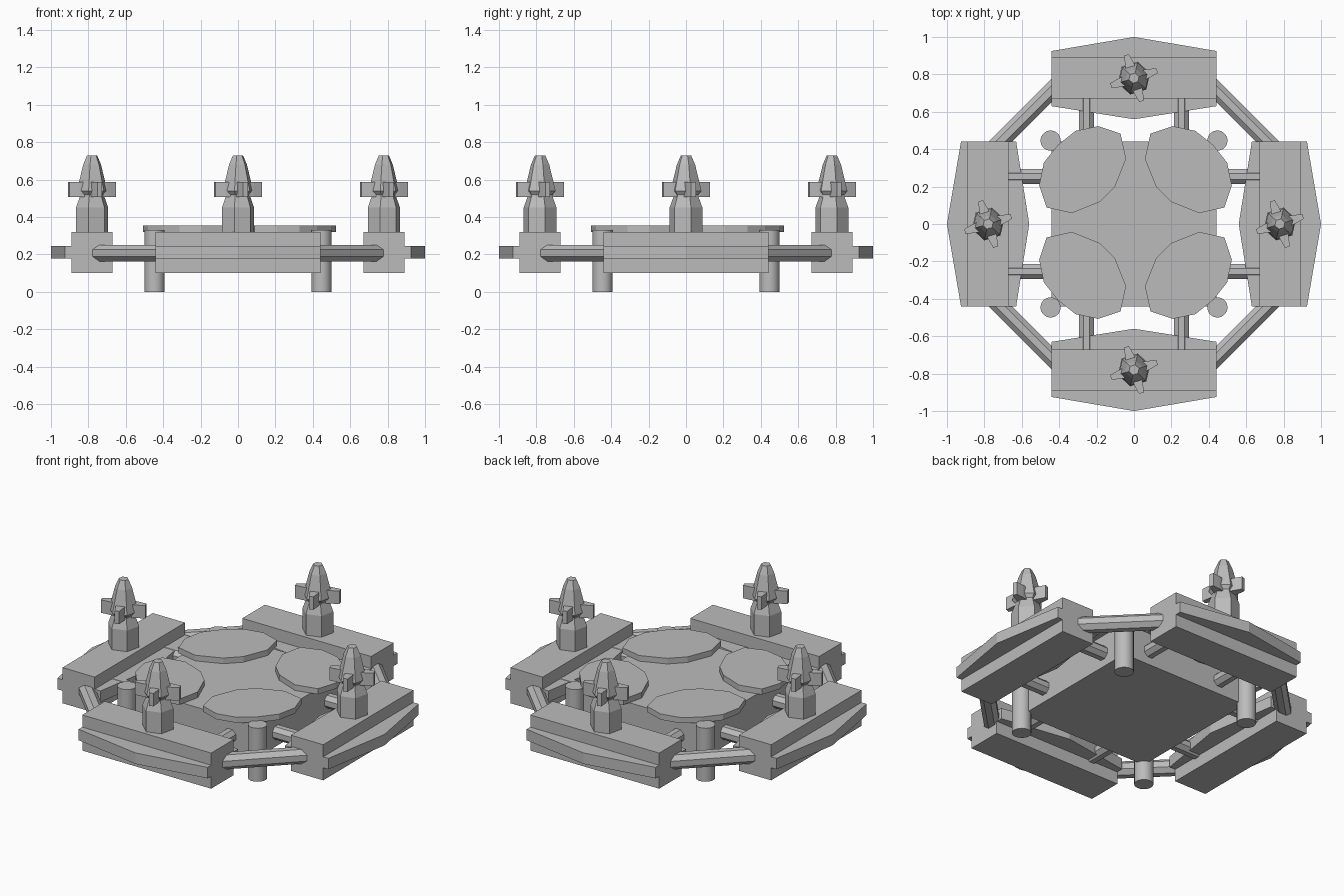
import bpy, bmesh, math
from mathutils import Vector, Matrix

cube = bpy.data.objects.get("Cube")
if cube:
    bpy.data.objects.remove(cube)

grey = bpy.data.materials.new("plain grey")
GREY = (0.5, 0.5, 0.5, 1)
grey.diffuse_color = GREY
grey.use_nodes = True
grey.node_tree.nodes["Principled BSDF"].inputs["Base Color"].default_value = GREY


def finish(name, bm, angle=0):
    """Turn a bmesh into a grey object spun about the z axis."""
    bmesh.ops.recalc_face_normals(bm, faces=bm.faces)
    mesh = bpy.data.meshes.new(name)
    bm.to_mesh(mesh)
    bm.free()
    mesh.materials.append(grey)
    obj = bpy.data.objects.new(name, mesh)
    obj.rotation_euler.z = angle
    bpy.context.collection.objects.link(obj)
    return obj


def prism(name, outline, low, high, angle=0):
    """Extrude a flat outline between two heights."""
    bm = bmesh.new()
    face = bm.faces.new([bm.verts.new((x, y, low)) for x, y in outline])
    out = bmesh.ops.extrude_face_region(bm, geom=[face])
    verts = [g for g in out["geom"] if isinstance(g, bmesh.types.BMVert)]
    bmesh.ops.translate(bm, verts=verts, vec=(0, 0, high - low))
    return finish(name, bm, angle)


def box(name, x0, x1, y0, y1, low, high, angle=0):
    return prism(name, [(x0, y0), (x1, y0), (x1, y1), (x0, y1)], low, high, angle)


def rod(name, start, end, radius, sides=8, angle=0):
    """Cylinder between two points."""
    a, b = Vector(start), Vector(end)
    bm = bmesh.new()
    turn = (b - a).to_track_quat('Z', 'Y').to_matrix().to_4x4()
    spin = Matrix.Rotation(math.pi / sides, 4, 'Z')
    bmesh.ops.create_cone(bm, cap_ends=True, segments=sides, radius1=radius, radius2=radius,
                          depth=(b - a).length, matrix=Matrix.Translation((a + b) / 2) @ turn @ spin)
    return finish(name, bm, angle)


def lathe(name, profile, sides, centre, phase):
    """Faceted solid from a radius and height profile."""
    bm = bmesh.new()
    rings = []
    for r, z in profile:
        angles = [phase + math.tau * i / sides for i in range(sides)]
        rings.append([bm.verts.new((centre[0] + r * math.cos(t), centre[1] + r * math.sin(t), z))
                      for t in angles])
    for a, b in zip(rings, rings[1:]):
        for i in range(sides):
            j = (i + 1) % sides
            bm.faces.new((a[i], a[j], b[j], b[i]))
    bm.faces.new(rings[0])
    bm.faces.new(rings[-1])
    return finish(name, bm)


# Central deck
box("deck", -0.44, 0.44, -0.44, 0.44, 0.12, 0.32)

# Landing pads, symmetrical about each diagonal
half = [(0.11, 0.19), (0.05, 0.34), (0.08, 0.475), (0.2, 0.515), (0.32, 0.49), (0.415, 0.415)]
pad = half + [(y, x) for x, y in half[-2::-1]]
for sx, sy in ((1, 1), (-1, 1), (-1, -1), (1, -1)):
    prism("landing_pad", [(sx * x + 0.008, sy * y + 0.008) for x, y in pad], 0.32, 0.355)
    leg = rod("leg", (sx * 0.446, sy * 0.446, 0), (sx * 0.446, sy * 0.446, 0.33), 0.054, 24)
    bpy.context.view_layer.objects.active = leg
    leg.select_set(True)
    bpy.ops.object.shade_smooth_by_angle(angle=math.radians(30))
    leg.select_set(False)

# Four outer modules with bumpers, struts and turrets
bumper = [(-0.44, -0.925), (0, -1), (0.44, -0.925), (0.44, -0.63), (0, -0.56), (-0.44, -0.63)]
body = [(0.09, 0.31), (0.09, 0.45), (0.068, 0.51), (0.068, 0.53)]
head = [(0.06, 0.51), (0.085, 0.54), (0.07, 0.6), (0.05, 0.68), (0.028, 0.73)]
fin = [(0.03, -0.03), (0.08, -0.024), (0.13, -0.013), (0.13, 0.013), (0.08, 0.024), (0.03, 0.03)]
for k in range(4):
    spin = k * math.pi / 2
    box("module_block", -0.44, 0.44, -0.89, -0.67, 0.1, 0.32, spin)
    prism("module_bumper", bumper, 0.177, 0.245, spin)
    for x in (-0.254, 0.254):
        rod("inner_strut", (x, -0.4, 0.207), (x, -0.7, 0.207), 0.043, 8, spin)
    rod("corner_strut", (0.39, -0.765, 0.207), (0.765, -0.39, 0.207), 0.048, 8, spin)

    # Turret with four fins
    centre = (0.78 * math.sin(spin), -0.78 * math.cos(spin))
    lathe("turret_body", body, 6, centre, 0.3)
    lathe("turret_head", head, 6, centre, 0.3)
    for f in range(4):
        blade = prism("turret_fin", fin, 0.508, 0.588, math.radians(18) + f * math.pi / 2)
        blade.location = (*centre, 0)
